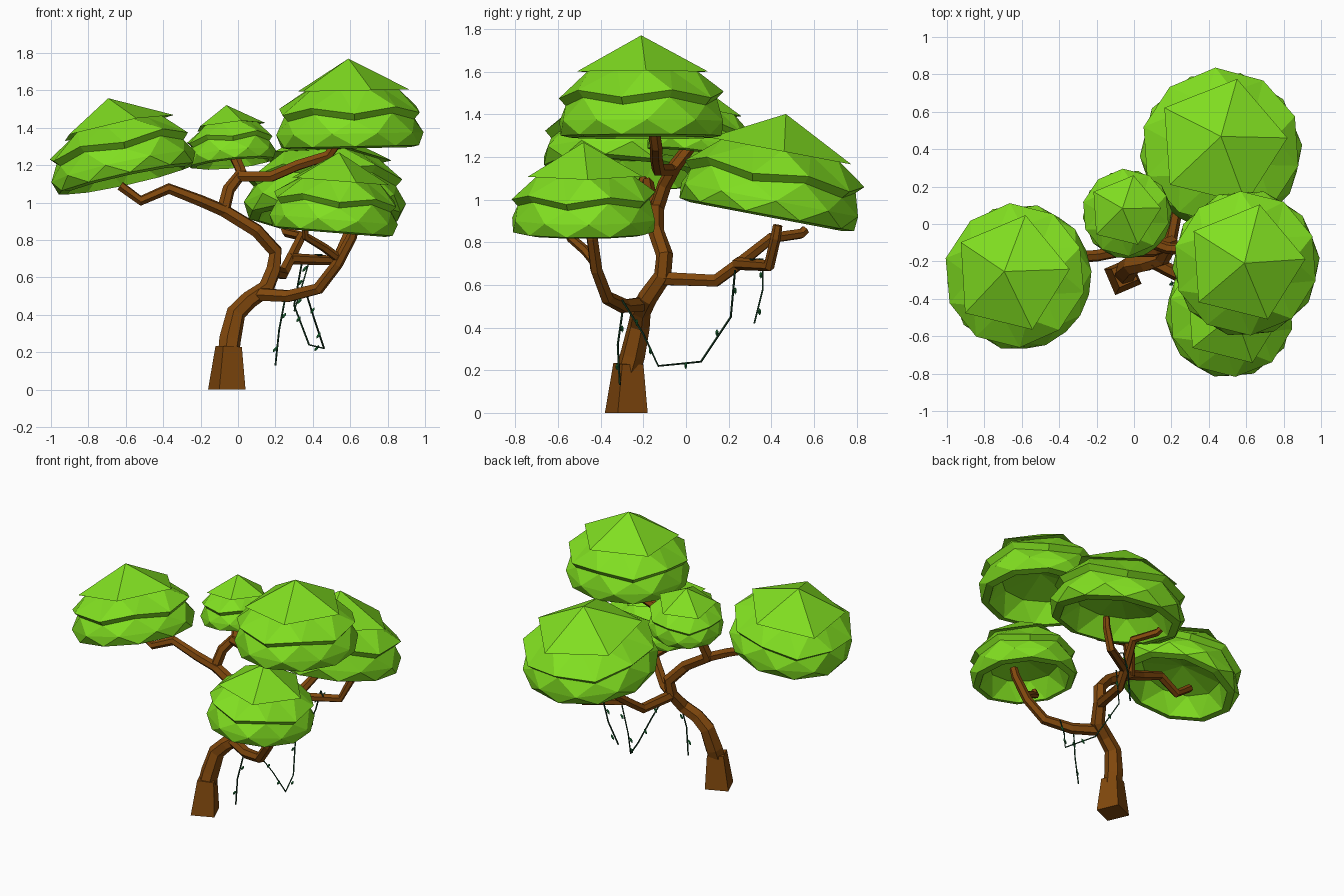
import bpy, bmesh
from math import sin, cos, pi
from mathutils import Vector, Matrix

if "Cube" in bpy.data.objects:
    bpy.data.objects.remove(bpy.data.objects["Cube"])


def material(name, color):
    m = bpy.data.materials.new(name)
    m.diffuse_color = (*color, 1)
    m.use_nodes = True
    m.node_tree.nodes["Principled BSDF"].inputs["Base Color"].default_value = m.diffuse_color
    return m


GREEN = material("foliage_green", (0.22, 0.74, 0.015))
BROWN = material("bark_brown", (0.22, 0.065, 0.004))
VINE = material("vine_dark_green", (0.01, 0.05, 0.02))
LEAF = material("leaf_green", (0.02, 0.25, 0.06))


def finish(bm, name, mat):
    bmesh.ops.recalc_face_normals(bm, faces=bm.faces)
    me = bpy.data.meshes.new(name)
    bm.to_mesh(me)
    bm.free()
    me.materials.append(mat)
    ob = bpy.data.objects.new(name, me)
    bpy.context.collection.objects.link(ob)
    return ob


def tube(name, pts, r0, r1, mat=BROWN, n=6, radii=None, side=(1, 0.3, 0)):
    """Faceted tapered tube through a list of points."""
    bm = bmesh.new()
    pts = [Vector(p) for p in pts]
    last = len(pts) - 1
    side = Vector(side)
    prev = None
    for i, p in enumerate(pts):
        d = (pts[min(i + 1, last)] - pts[max(i - 1, 0)]).normalized()
        if p.z == 0:
            d = Vector((0, 0, 1))          # flat foot on the ground
        if abs(d.dot(side)) > 0.95 * side.length:
            side = Vector((0, 0, 1))
        u = (side - d * side.dot(d)).normalized()
        v = d.cross(u)
        side = u
        r = radii[i] if radii else r0 + (r1 - r0) * i / last
        ring = [bm.verts.new(p + r * (u * cos(2 * pi * k / n) + v * sin(2 * pi * k / n)))
                for k in range(n)]
        if prev:
            for k in range(n):
                bm.faces.new((prev[k], prev[(k + 1) % n], ring[(k + 1) % n], ring[k]))
        else:
            bm.faces.new(ring[::-1])
        prev = ring
    bm.faces.new(prev)
    return finish(bm, name, mat)


# Layered canopy rings: radius, height, zigzag, half-step offset, pentagonal
RINGS = [
    (0.82, 0.65, 0.00, 0, True),     # pentagonal cap edge
    (0.66, 0.67, 0.00, 0, True),     # tucked under the cap
    (0.98, 0.43, 0.035, 1, False),   # middle skirt edge
    (0.90, 0.36, 0.035, 1, False),   # tucked under the skirt
    (1.00, 0.18, 0.00, 2, False),    # lower skirt
    (0.96, 0.04, 0.00, 3, False),    # bottom edge
    (0.84, 0.02, 0.00, 3, False),    # inner rim
    (0.64, 0.28, 0.00, 4, False),    # hollow underside
]


def canopy(name, base, r, h, axis):
    bm = bmesh.new()
    n = 10
    rings = []
    for rr, z, zig, off, penta in RINGS:
        ring = []
        for k in range(n):
            a = 2 * pi * (k + off / 2) / n + 0.07
            q = rr * (cos(pi / 5) if penta and k % 2 else 1)
            ring.append(bm.verts.new((r * q * cos(a), r * q * sin(a),
                                      h * (z + zig * (-1) ** k))))
        rings.append((ring, off))
    top = bm.verts.new((0, 0, h))
    roof = bm.verts.new((0, 0, h * 0.4))
    cap = rings[0][0]
    for k in range(n):
        j = (k + 1) % n
        if k % 2 == 0:
            bm.faces.new((top, cap[k], cap[j], cap[(k + 2) % n]))
        bm.faces.new((roof, rings[-1][0][j], rings[-1][0][k]))
        for (a, oa), (b, ob) in zip(rings, rings[1:]):
            if oa == ob:
                bm.faces.new((a[k], b[k], b[j], a[j]))
            else:
                bm.faces.new((a[k], b[k], a[j]))
                bm.faces.new((a[j], b[k], b[j]))
    rot = Vector((0, 0, 1)).rotation_difference(Vector((*axis, 1))).to_matrix().to_4x4()
    bmesh.ops.transform(bm, matrix=Matrix.Translation(base) @ rot, verts=bm.verts)
    return finish(bm, name, GREEN)


# Foliage
canopy("canopy_left", (-0.595, -0.29, 1.11), 0.395, 0.46, (-0.22, 0.08))
canopy("canopy_back", (0.465, 0.375, 0.91), 0.435, 0.50, (0, 0.19))
canopy("canopy_top", (0.60, -0.21, 1.28), 0.395, 0.49, (-0.02, 0))
canopy("canopy_front", (0.505, -0.48, 0.83), 0.345, 0.44, (0.08, 0))
canopy("canopy_small", (-0.03, 0.045, 1.20), 0.24, 0.325, (-0.1, 0.12))

# Four-sided trunk foot, then the main stem
tube("trunk_foot", [(-0.06, -0.28, 0), (-0.05, -0.27, 0.23)],
     0.108, 0.076, n=4, side=(1, -0.4, 0))
tube("trunk", [(-0.05, -0.27, 0.20), (-0.042, -0.25, 0.27), (-0.01, -0.22, 0.41),
               (0.06, -0.21, 0.48), (0.15, -0.18, 0.54), (0.19, -0.11, 0.64),
               (0.20, -0.10, 0.74), (0.10, -0.14, 0.85), (-0.08, -0.14, 0.96)],
     0, 0, radii=[0.058, 0.060, 0.053, 0.048, 0.046, 0.042, 0.040, 0.038, 0.036])

# Branches
tube("branch_left", [(-0.06, -0.14, 0.95), (-0.20, -0.17, 1.01), (-0.37, -0.18, 1.075),
                     (-0.52, -0.20, 1.01), (-0.63, -0.20, 1.09)], 0.034, 0.026)
tube("branch_small", [(-0.08, -0.14, 0.95), (-0.05, -0.10, 1.07), (0.02, -0.05, 1.16),
                      (-0.02, 0.02, 1.25), (-0.04, 0.05, 1.29)], 0.036, 0.028)
tube("branch_top", [(0.01, -0.07, 1.14), (0.18, -0.13, 1.14), (0.32, -0.14, 1.20),
                    (0.48, -0.14, 1.25), (0.53, -0.15, 1.32)], 0.032, 0.028)
tube("branch_front", [(0.10, -0.20, 0.51), (0.27, -0.29, 0.50), (0.43, -0.37, 0.54),
                      (0.53, -0.42, 0.67), (0.61, -0.44, 0.82), (0.62, -0.45, 0.88)], 0.038, 0.026)
tube("twig_front", [(0.54, -0.42, 0.70), (0.46, -0.47, 0.76), (0.36, -0.54, 0.82),
                    (0.36, -0.56, 0.86)], 0.025, 0.02)
tube("branch_back", [(0.19, -0.11, 0.63), (0.24, 0.14, 0.62), (0.28, 0.25, 0.70),
                     (0.34, 0.40, 0.82), (0.26, 0.54, 0.84), (0.25, 0.56, 0.86)], 0.035, 0.022)
tube("twig_back", [(0.28, 0.24, 0.70), (0.52, 0.39, 0.69), (0.58, 0.42, 0.82),
                   (0.59, 0.43, 0.88)], 0.03, 0.022)

# Hanging vines with small leaves
VINES = {
    "vine_front": [(0.26, -0.29, 0.53), (0.22, -0.32, 0.32), (0.20, -0.31, 0.13)],
    "vine_middle": [(0.36, -0.30, 0.53), (0.41, -0.20, 0.37), (0.46, -0.13, 0.22),
                    (0.38, 0.07, 0.24), (0.30, 0.21, 0.45), (0.34, 0.23, 0.67)],
    "vine_back": [(0.45, 0.30, 0.72), (0.39, 0.36, 0.72), (0.35, 0.36, 0.58),
                  (0.30, 0.32, 0.42)],
}
for name, pts in VINES.items():
    tube(name, pts, 0.005, 0.005, VINE, 4)
    bm = bmesh.new()
    for i, (a, b) in enumerate(zip(pts, pts[1:])):
        c = Vector(a).lerp(Vector(b), 0.6) + Vector((0.009, 0.009, -0.01)) * (-1) ** i
        bmesh.ops.create_icosphere(bm, subdivisions=1, radius=1, matrix=Matrix.Translation(c)
                                   @ Matrix.Rotation(0.6, 4, 'Y')
                                   @ Matrix.Diagonal((0.008, 0.008, 0.02, 1)))
    finish(bm, name + "_leaves", LEAF)
